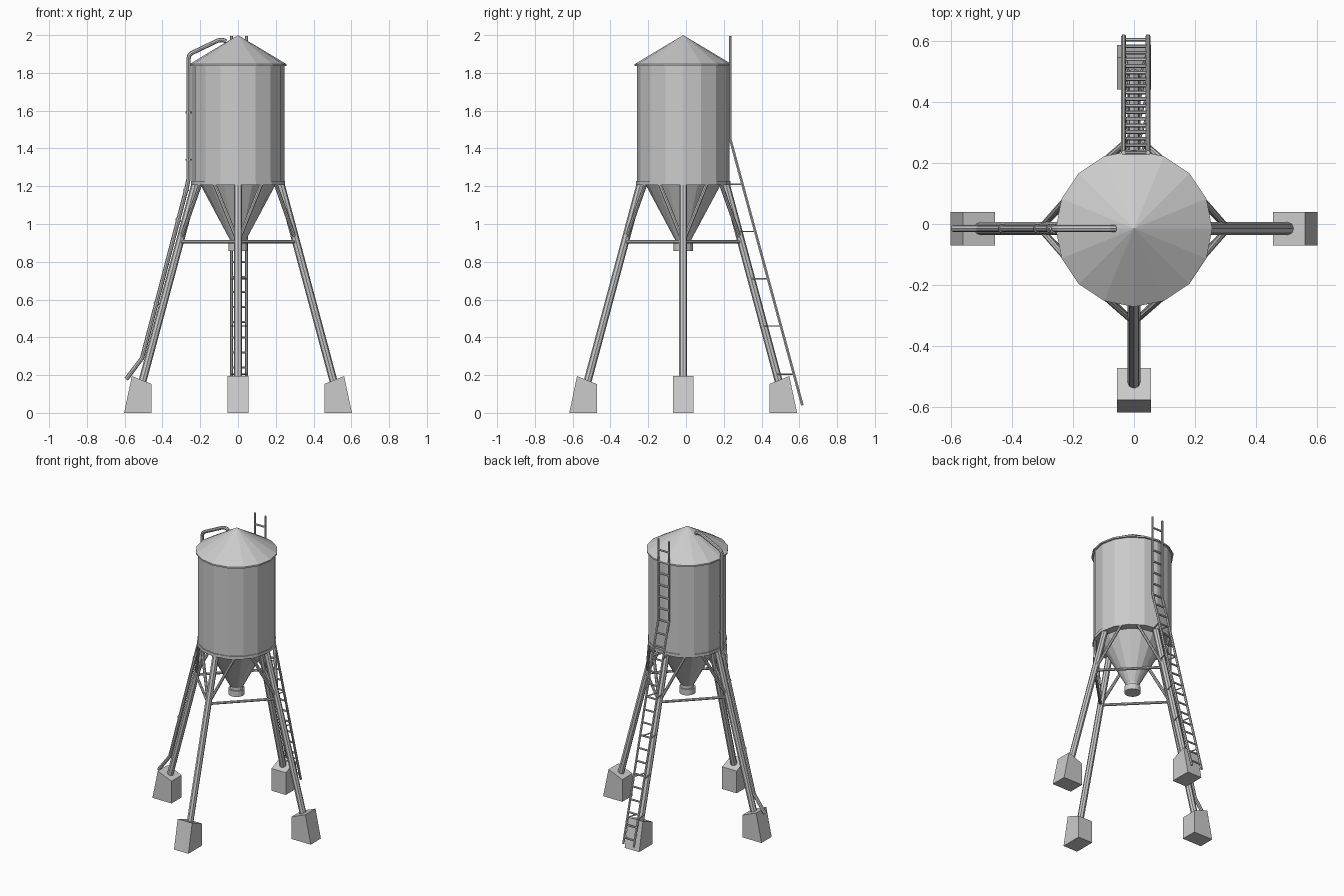
import bpy, bmesh, math
from mathutils import Vector, Matrix

if "Cube" in bpy.data.objects:
    bpy.data.objects.remove(bpy.data.objects["Cube"])

CY = -0.015  # tank axis offset in y


def link(name, data):
    ob = bpy.data.objects.new(name, data)
    bpy.context.collection.objects.link(ob)
    return ob


def lathe(name, profile, sides=16):
    """Faceted solid of revolution; profile points are (radius, z)."""
    bm = bmesh.new()
    rings = []
    for r, z in profile:
        if r == 0:
            rings.append([bm.verts.new((0, CY, z))] * sides)
        else:
            rings.append([bm.verts.new((r * math.cos(math.tau * i / sides),
                                        CY + r * math.sin(math.tau * i / sides), z))
                          for i in range(sides)])
    for a, b in zip(rings, rings[1:]):
        for i in range(sides):
            j = (i + 1) % sides
            quad = list(dict.fromkeys((a[i], a[j], b[j], b[i])))
            bm.faces.new(quad)
    bmesh.ops.recalc_face_normals(bm, faces=bm.faces)
    me = bpy.data.meshes.new(name)
    bm.to_mesh(me)
    bm.free()
    return link(name, me)


def tubes(name, paths, radius, res=2):
    """Round tubes along polylines, converted to one mesh."""
    cu = bpy.data.curves.new(name, 'CURVE')
    cu.dimensions = '3D'
    cu.bevel_depth = radius
    cu.bevel_resolution = res
    cu.use_fill_caps = True
    for path in paths:
        sp = cu.splines.new('POLY')
        sp.points.add(len(path) - 1)
        for p, co in zip(sp.points, path):
            p.co = (*co, 1)
    ob = link(name, cu)
    bpy.ops.object.select_all(action='DESELECT')
    ob.select_set(True)
    bpy.context.view_layer.objects.active = ob
    bpy.ops.object.convert(target='MESH')
    for poly in bpy.context.object.data.polygons:
        poly.use_smooth = False


def polar(r, deg, z):
    a = math.radians(deg)
    return (r * math.cos(a), CY + r * math.sin(a), z)


def leg_r(z):
    return 0.225 + (1.215 - z) * 0.268


# Tank body, roof, rim, hopper and outlet
lathe("tank_body", [(0, 1.215), (0.245, 1.215), (0.245, 1.845), (0, 1.845)])
lathe("roof", [(0, 1.836), (0.257, 1.836), (0.257, 1.846), (0, 2.0)])
lathe("bottom_rim", [(0, 1.207), (0.25, 1.207), (0.25, 1.228), (0, 1.228)])
lathe("hopper", [(0, 1.21), (0.2, 1.21), (0.042, 0.915), (0.042, 0.89), (0, 0.89)])
lathe("outlet_collar", [(0, 0.857), (0.051, 0.857), (0.051, 0.897), (0, 0.897)])

# Legs, footings and braces
DIRS = (0, 90, 180, 270)
foot = [(0.457, 0), (0.603, 0), (0.562, 0.195), (0.457, 0.153)]
for name, deg in zip(("right", "back", "left", "front"), DIRS):
    tubes(name + "_leg", [[polar(leg_r(0.14), deg, 0.14), polar(0.225, deg, 1.215)]], 0.021)
    bm = bmesh.new()
    f = bm.faces.new([bm.verts.new((x, -0.055, z)) for x, z in foot])
    ext = bmesh.ops.extrude_face_region(bm, geom=[f])
    bmesh.ops.translate(bm, vec=(0, 0.11, 0),
                        verts=[v for v in ext["geom"] if isinstance(v, bmesh.types.BMVert)])
    bmesh.ops.recalc_face_normals(bm, faces=bm.faces)
    bm.transform(Matrix.Translation((0, CY, 0)) @ Matrix.Rotation(math.radians(deg), 4, 'Z'))
    me = bpy.data.meshes.new(name + "_footing")
    bm.to_mesh(me)
    bm.free()
    link(name + "_footing", me)

ZB = 0.905
tubes("ring_braces", [[polar(leg_r(ZB), d, ZB), polar(leg_r(ZB), d + 90, ZB)] for d in DIRS], 0.009)
tubes("diagonal_braces", [[polar(leg_r(ZB), d, ZB), polar(0.235, d + s * 32, 1.212)]
                          for d in DIRS for s in (-1, 1)], 0.01)

# Ladder: bent rails, rungs and stays to the back leg
BEND, TOP, LOW = 1.45, 1.995, 0.04
XL, XR = -0.034, 0.046


def ladder_y(z):
    return 0.234 + max(0, BEND - z) * 0.271


tubes("ladder_rails", [[(x, ladder_y(z), z) for z in (LOW, BEND, TOP)] for x in (XL, XR)], 0.008, 1)
rungs = [0.08 + 0.08 * i for i in range(24)]
tubes("ladder_rungs", [[(XL, ladder_y(z), z), (XR, ladder_y(z), z)] for z in rungs], 0.006, 1)
tubes("ladder_stays", [[(x, ladder_y(z), z), (x * 0.4, CY + leg_r(z), z)]
                       for z in (0.205, 0.46, 0.71, 0.96, 1.21) for x in (XL, XR)], 0.004, 1)

# Fill pipe over the roof, down the tank and along the left leg
pipe = [(-0.062, 1.966), (-0.08, 1.974), (-0.105, 1.972), (-0.245, 1.905), (-0.258, 1.893),
        (-0.262, 1.875), (-0.262, 1.24), (-0.272, 1.19), (-0.508, 0.29), (-0.592, 0.178)]
tubes("fill_pipe", [[(x, CY, z) for x, z in pipe]], 0.0115)


def pipe_x(z):
    return -0.262 if z > 1.22 else -0.272 - (1.19 - z) * 0.262


# Pipe clamps
clamps = []
for z in (1.59, 1.34, 1.18, 1.02, 0.58):
    d = Vector((0, 0, 0.005)) if z > 1.22 else Vector((0.0013, 0, 0.005))
    c = Vector((pipe_x(z), CY, z))
    clamps.append([c - d, c + d])
tubes("pipe_clamps", clamps, 0.015)
